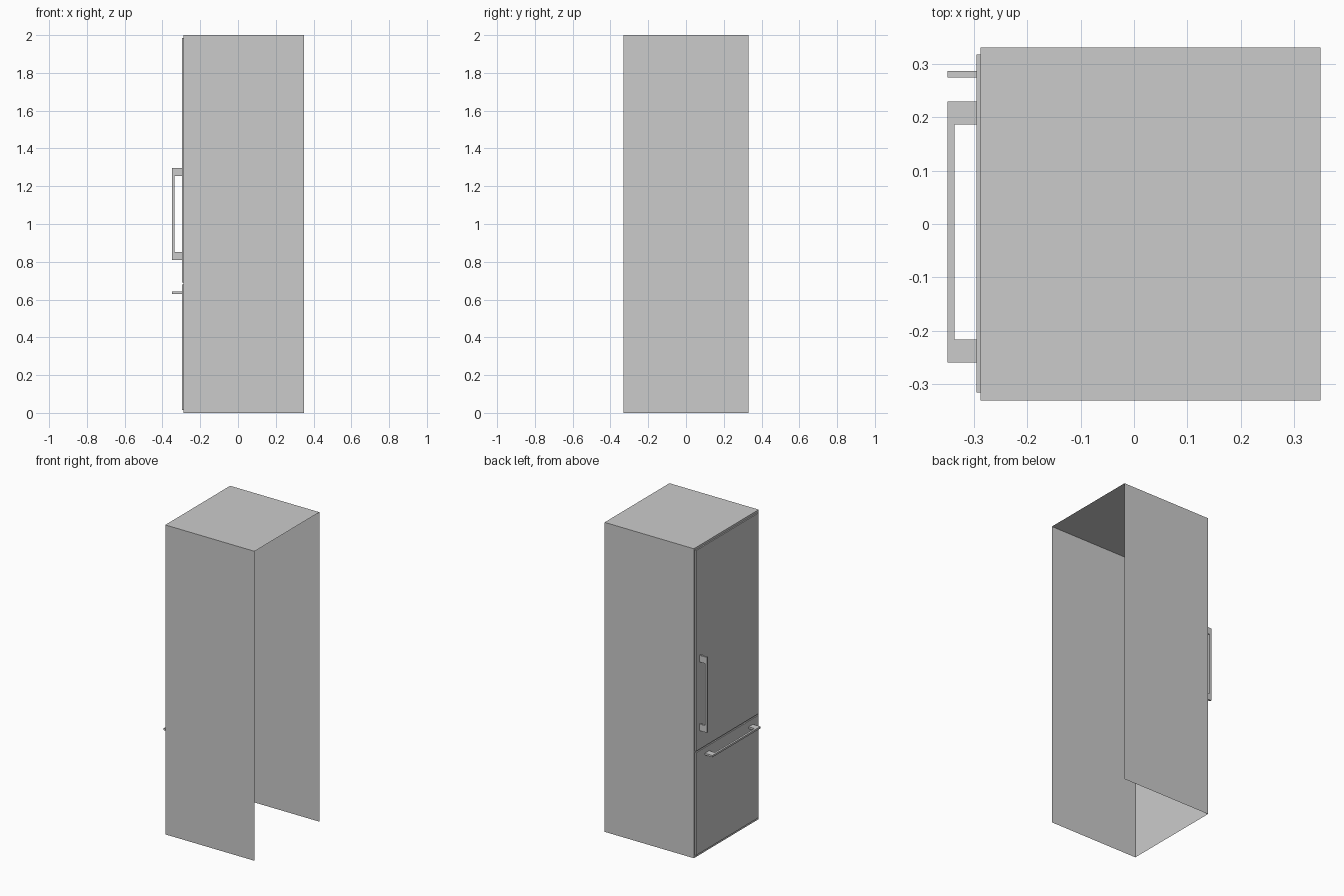
import bpy

if "Cube" in bpy.data.objects:
    bpy.data.objects.remove(bpy.data.objects["Cube"])

FRONT, BACK, HALF_W, HEIGHT = -0.288, 0.35, 0.331, 2.0
DOOR_X = -0.296
DOOR_Y = (-0.316, 0.318)
LOWER_Z, UPPER_Z = (0.016, 0.679), (0.689, 1.986)


def make_object(name, verts, faces):
    mesh = bpy.data.meshes.new(name)
    mesh.from_pydata(verts, [], faces)
    mesh.update()
    obj = bpy.data.objects.new(name, mesh)
    bpy.context.collection.objects.link(obj)
    return obj


def prism(name, ring, offset):
    """Closed prism: a planar outline swept along an offset vector."""
    n = len(ring)
    verts = ring + [tuple(a + b for a, b in zip(p, offset)) for p in ring]
    faces = [tuple(reversed(range(n))), tuple(range(n, 2 * n))]
    faces += [(i, (i + 1) % n, (i + 1) % n + n, i + n) for i in range(n)]
    obj = make_object(name, verts, faces)
    # make all normals face outward
    import bmesh
    bm = bmesh.new()
    bm.from_mesh(obj.data)
    bmesh.ops.recalc_face_normals(bm, faces=bm.faces)
    bm.to_mesh(obj.data)
    bm.free()
    return obj


# Cabinet: thin top and sides, open at the back and bottom
w = HALF_W
make_object("cabinet_shell",
            [(x, y, z) for x in (FRONT, BACK) for y in (-w, w) for z in (0, HEIGHT)],
            [(0, 4, 5, 1), (2, 3, 7, 6), (1, 5, 7, 3)])

# Front frame: flat grid with the two door openings left out
ys = [-w, *DOOR_Y, w]
zs = [0, *LOWER_Z, *UPPER_Z, HEIGHT]
n = len(zs)
make_object("front_frame",
            [(FRONT, y, z) for y in ys for z in zs],
            [(i * n + j, i * n + j + 1, (i + 1) * n + j + 1, (i + 1) * n + j)
             for i in range(3) for j in range(n - 1)
             if not (i == 1 and j in (1, 3))])

# Doors
for name, (z0, z1) in (("freezer_door", LOWER_Z), ("fridge_door", UPPER_Z)):
    y0, y1 = DOOR_Y
    prism(name, [(FRONT, y0, z0), (FRONT, y1, z0), (FRONT, y1, z1), (FRONT, y0, z1)],
          (DOOR_X - FRONT, 0, 0))


def handle_profile(a, b, bar=0.013, post=0.043):
    """C-shaped outline as (x, position along handle)."""
    out, inner = -0.35, -0.35 + bar
    return [(DOOR_X, a), (out, a), (out, b), (DOOR_X, b),
            (DOOR_X, b - post), (inner, b - post), (inner, a + post), (DOOR_X, a + post)]


# Handles: upright on the fridge door, level on the freezer door
prism("fridge_handle", [(x, 0.275, t) for x, t in handle_profile(0.81, 1.297)], (0, 0.012, 0))
prism("freezer_handle", [(x, t, 0.63) for x, t in handle_profile(-0.26, 0.23)], (0, 0, 0.012))
